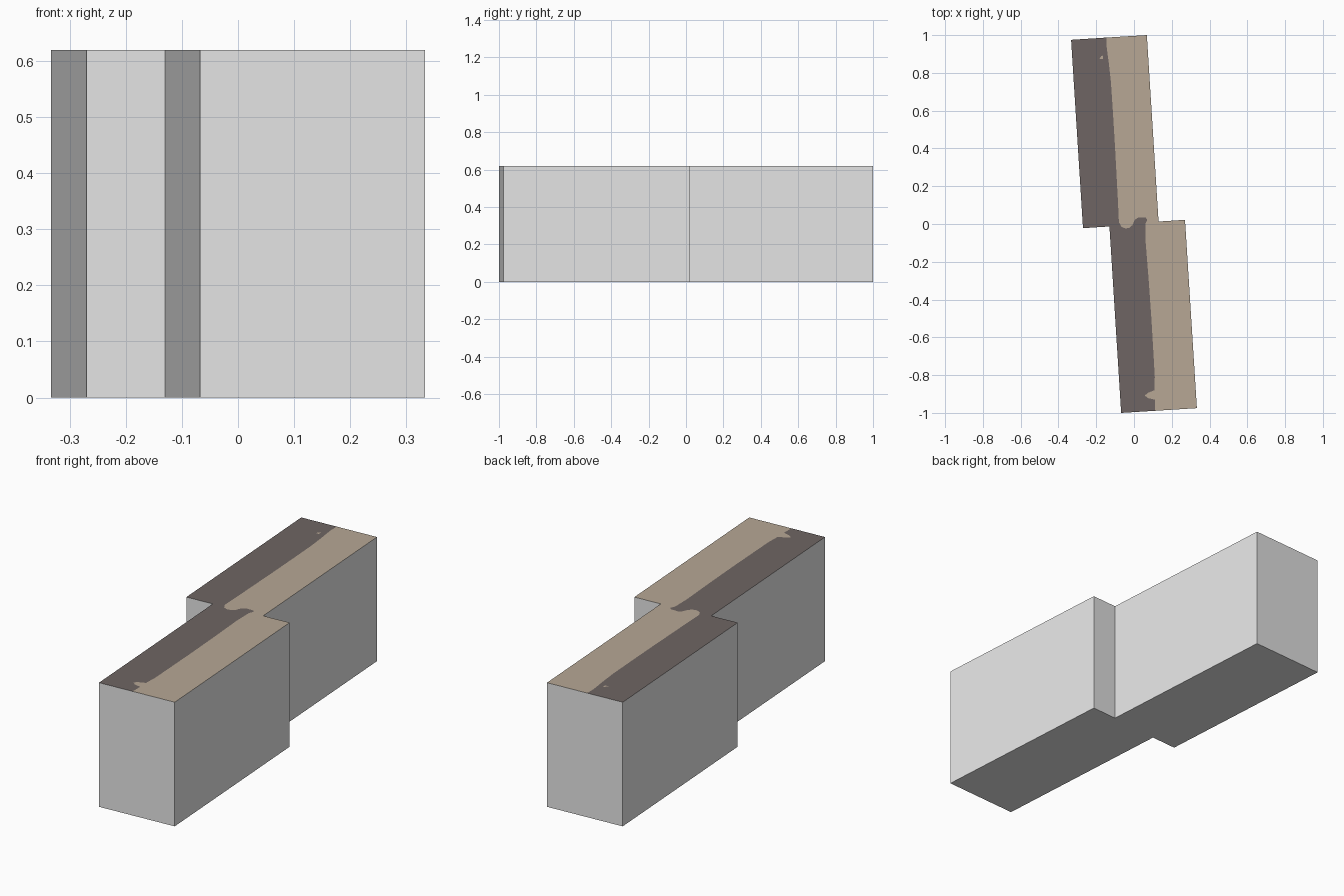
import bpy, bmesh
from mathutils import Vector

if "Cube" in bpy.data.objects:
    bpy.data.objects.remove(bpy.data.objects["Cube"])

H = 0.62


def material(name, rgb):
    m = bpy.data.materials.new(name)
    m.diffuse_color = (*rgb, 1)
    m.use_nodes = True
    m.node_tree.nodes["Principled BSDF"].inputs["Base Color"].default_value = m.diffuse_color
    return m


grey = material("plain grey", (0.8, 0.8, 0.8))
dark = material("dark brown", (0.157, 0.130, 0.125))
tan = material("warm tan", (0.474, 0.390, 0.301))

# Stepped footprint: one half, the other half is its half-turn copy
half = [(-0.068, -1.0), (0.11, -0.989), (0.333, -0.975), (0.27, 0.022), (0.13, 0.013)]
mirrored = [(0.068, 1.0), (-0.145, 0.987), (-0.333, 0.975), (-0.27, -0.022), (-0.13, -0.013)]
outline = half + mirrored

# Wavy line dividing the two top colours, front to back
divide = [(0.11, -0.93), (0.075, -0.922), (0.057, -0.908), (0.075, -0.893), (0.108, -0.88),
          (0.11, -0.81), (0.105, -0.72), (0.092, -0.5), (0.078, -0.3), (0.062, -0.1),
          (0.06, 0.0), (0.07, 0.022), (0.062, 0.034), (0.022, 0.034), (0.004, 0.022),
          (-0.008, -0.006), (-0.025, -0.02), (-0.045, -0.024), (-0.066, -0.015),
          (-0.08, 0.01), (-0.085, 0.12), (-0.1, 0.4), (-0.112, 0.6), (-0.122, 0.75),
          (-0.133, 0.85), (-0.14, 0.9), (-0.145, 0.94)]

# Body: walls and underside grey, top split into two coloured faces
bm = bmesh.new()
low = [bm.verts.new((x, y, 0)) for x, y in outline]
high = [bm.verts.new((x, y, H)) for x, y in outline]
line = [bm.verts.new((x, y, H)) for x, y in divide]
n = len(outline)
for i in range(n):
    j = (i + 1) % n
    bm.faces.new((low[i], low[j], high[j], high[i]))
bm.faces.new(low[::-1])
bm.faces.new(high[1:7] + line[::-1]).material_index = 2
bm.faces.new([high[0], high[1]] + line + high[6:]).material_index = 1
mesh = bpy.data.meshes.new("stepped_block")
bm.to_mesh(mesh)
bm.free()
for m in (grey, dark, tan):
    mesh.materials.append(m)
bpy.context.collection.objects.link(bpy.data.objects.new("stepped_block", mesh))

# Small tan fleck near the back of the dark strip
bm = bmesh.new()
fleck = [(-0.183, 0.874), (-0.165, 0.874), (-0.165, 0.892), (-0.174, 0.888)]
bm.faces.new([bm.verts.new((x, y, H + 0.001)) for x, y in fleck])
mesh = bpy.data.meshes.new("top_fleck")
bm.to_mesh(mesh)
bm.free()
mesh.materials.append(tan)
bpy.context.collection.objects.link(bpy.data.objects.new("top_fleck", mesh))
